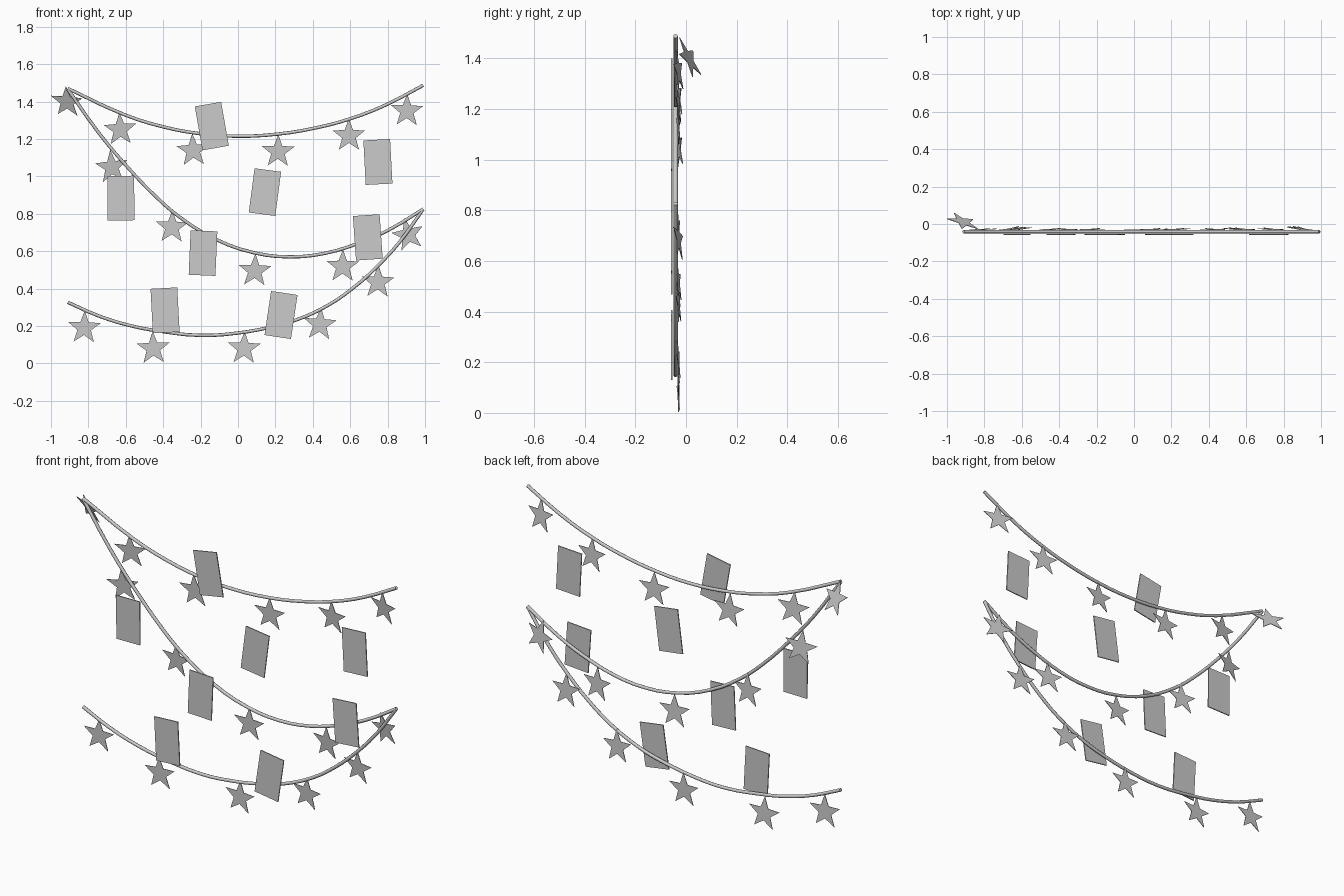
import bpy, bmesh, math
from mathutils import Matrix

if "Cube" in bpy.data.objects:
    bpy.data.objects.remove(bpy.data.objects["Cube"])

STRING_Y = -0.041


def prism(name, outline, thick, loc, roll=0, yaw=0, pitch=0):
    """Thin plate from an XZ outline, rolled in its plane, then pitched and yawed."""
    me = bpy.data.meshes.new(name)
    bm = bmesh.new()
    front = [bm.verts.new((x, -thick / 2, z)) for x, z in outline]
    back = [bm.verts.new((x, thick / 2, z)) for x, z in outline]
    n = len(outline)
    bm.faces.new(front)
    bm.faces.new(back[::-1])
    for i in range(n):
        j = (i + 1) % n
        bm.faces.new((front[i], back[i], back[j], front[j]))
    bmesh.ops.recalc_face_normals(bm, faces=bm.faces)
    r = math.radians
    rot = (Matrix.Rotation(r(yaw), 4, 'Z') @ Matrix.Rotation(r(pitch), 4, 'X')
           @ Matrix.Rotation(r(roll), 4, 'Y'))
    bm.transform(Matrix.Translation(loc) @ rot)
    bm.to_mesh(me)
    bm.free()
    ob = bpy.data.objects.new(name, me)
    bpy.context.collection.objects.link(ob)
    return ob


def string(name, pts):
    """Round cord curving smoothly through (x, z) points."""
    cu = bpy.data.curves.new(name, 'CURVE')
    cu.dimensions = '3D'
    cu.bevel_depth = 0.009
    cu.bevel_resolution = 2
    cu.resolution_u = 3
    cu.use_fill_caps = True
    sp = cu.splines.new('BEZIER')
    sp.bezier_points.add(len(pts) - 1)
    for p, (x, z) in zip(sp.bezier_points, pts):
        p.co = (x, STRING_Y, z)
        p.handle_left_type = p.handle_right_type = 'AUTO'
    ob = bpy.data.objects.new(name, cu)
    bpy.context.collection.objects.link(ob)


# Three hanging cords
string("top_string", [(-.91, 1.47), (-.60, 1.327), (-.40, 1.265),
                      (-.20, 1.228), (0, 1.215), (.21, 1.226), (.41, 1.258),
                      (.60, 1.308), (.79, 1.382), (.99, 1.487)])
string("middle_string", [(-.91, 1.467), (-.75, 1.24), (-.60, 1.06), (-.43, .883),
                         (-.31, .781), (-.12, .664), (.085, .592), (.28, .57),
                         (.465, .589), (.64, .641), (.81, .716), (.99, .825)])
string("bottom_string", [(.99, .825), (.865, .65), (.74, .514), (.62, .407),
                         (.48, .31), (.31, .232), (.17, .193), (-.015, .161),
                         (-.20, .15), (-.415, .172), (-.58, .203), (-.75, .256),
                         (-.91, .327)])

# Five-pointed stars: x, z, roll, yaw, pitch
R, INNER = 0.092, 0.038
star = []
for i in range(10):
    a = math.pi * i / 5
    rad = INNER if i % 2 else R
    star.append((rad * math.sin(a), rad * math.cos(a)))
STARS = [
    (-.63, 1.25, -3, 9, 4), (-.24, 1.138, -3, 3, 3), (.214, 1.132, 1, 4, 3),
    (.593, 1.217, 0, -5, 4), (.903, 1.35, 2, -11, 6), (-.675, 1.05, -6, 11, 5),
    (-.353, .728, 2, -4, 3), (.09, .495, 2, 3, 3), (.56, .518, 1, -6, 4),
    (.91, .688, -12, -11, 6), (-.822, .19, 2, 3, 2), (-.453, .08, -2, 3, 2),
    (.033, .08, 2, 0, 0), (.438, .208, 4, -3, 3), (.748, .434, 2, -5, 4),
]
for i, (x, z, roll, yaw, pitch) in enumerate(STARS):
    prism(f"star_{i + 1}", star, 0.003, (x, -0.030, z), roll, yaw, pitch)
# Strongly tilted star at the upper left corner
prism("star_tilted", star, 0.003, (-.915, .012, 1.398), 5, -20, 24)

# Photo cards: x, z, roll
W, H = 0.0715, 0.119
card = [(-W, -H), (W, -H), (W, H), (-W, H)]
CARDS = [(-.14, 1.269, -10), (.748, 1.077, -3), (.144, .916, 7.5), (-.626, .884, -.5),
         (-.187, .59, 2.5), (.694, .674, -4), (-.39, .284, -3), (.23, .259, 8.5)]
for i, (x, z, roll) in enumerate(CARDS):
    prism(f"card_{i + 1}", card, 0.006, (x, -0.056, z), roll)
